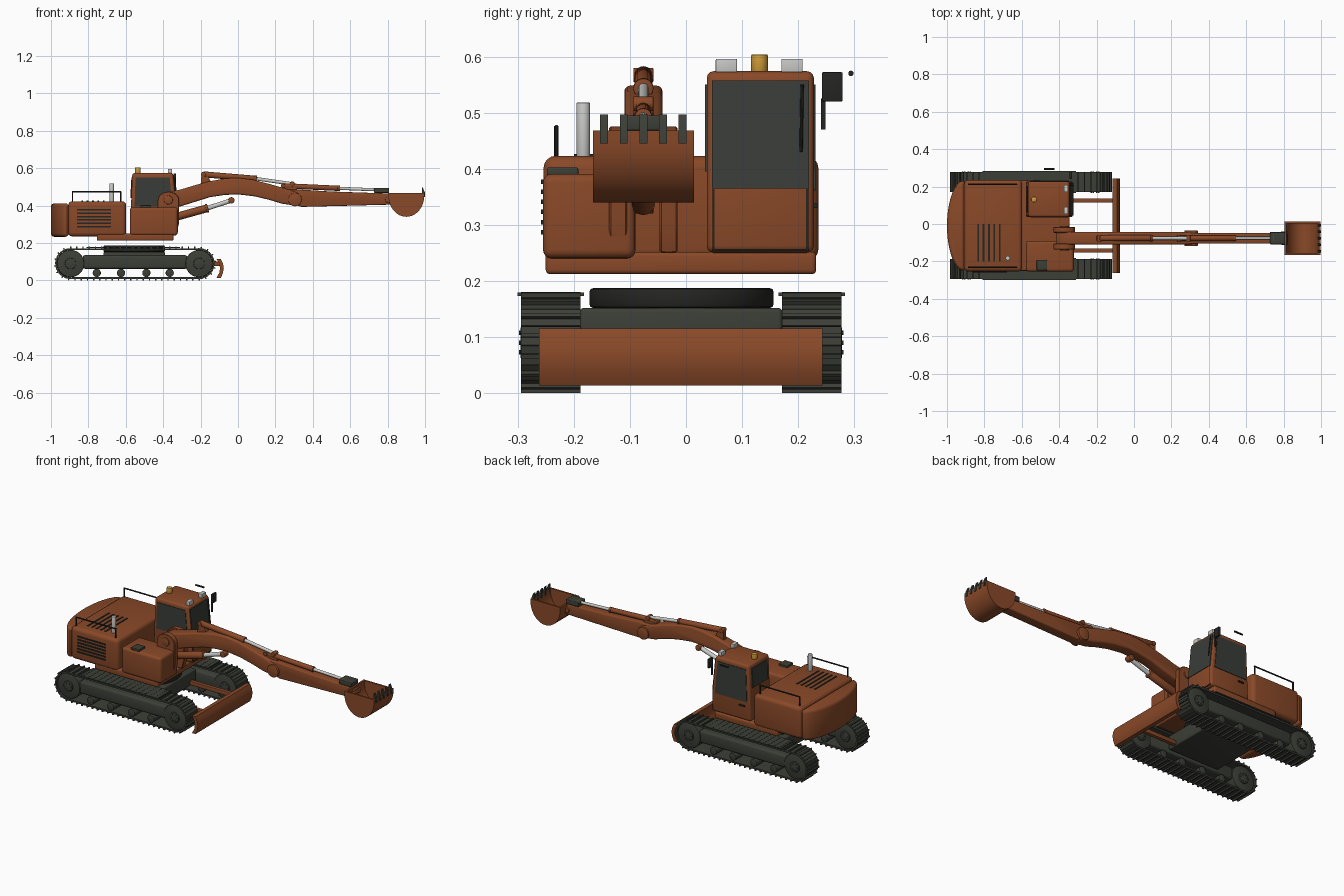
import bpy, bmesh, math
from mathutils import Vector, Matrix


def material(name, col):
    m = bpy.data.materials.new(name)
    m.diffuse_color = (*col, 1)
    return m


ORANGE = material("burnt orange paint", (0.25, 0.066, 0.021))
DARK = material("dark grey steel", (0.045, 0.049, 0.038))
BLACK = material("black rubber", (0.018, 0.018, 0.016))
GLASS = material("tinted glass", (0.04, 0.046, 0.038))
SILVER = material("polished metal", (0.58, 0.58, 0.57))
AMBER = material("amber lamp", (0.6, 0.32, 0.04))


def finish(name, bm, mat, bevel=0, seg=3):
    if bevel:
        edges = [e for e in bm.edges if len(e.link_faces) == 2 and e.calc_face_angle(0) > 0.6]
        bmesh.ops.bevel(bm, geom=edges, offset=bevel, segments=seg, profile=0.5,
                        affect='EDGES', clamp_overlap=True)
    bmesh.ops.recalc_face_normals(bm, faces=bm.faces)
    me = bpy.data.meshes.new(name)
    bm.to_mesh(me)
    bm.free()
    me.materials.append(mat)
    ob = bpy.data.objects.new(name, me)
    bpy.context.collection.objects.link(ob)
    bpy.ops.object.select_all(action='DESELECT')
    ob.select_set(True)
    bpy.context.view_layer.objects.active = ob
    bpy.ops.object.shade_smooth_by_angle(angle=math.radians(35))
    return ob


def add_box(bm, center, size, rot=Matrix()):
    m = Matrix.Translation(center) @ rot @ Matrix.Diagonal((*size, 1))
    bmesh.ops.create_cube(bm, size=1, matrix=m)


def box(name, x, y, z, mat, bevel=0, seg=3):
    bm = bmesh.new()
    add_box(bm, [(a + b) / 2 for a, b in (x, y, z)], [b - a for a, b in (x, y, z)])
    return finish(name, bm, mat, bevel, seg)


def prism(name, pts, lo, hi, mat, bevel=0, axis='y', seg=3):
    """Extrude an xz outline along y, or an xy outline along z."""
    bm = bmesh.new()
    put = (lambda p, t: (p[0], t, p[1])) if axis == 'y' else (lambda p, t: (p[0], p[1], t))
    f = bm.faces.new([bm.verts.new(put(p, lo)) for p in pts])
    r = bmesh.ops.extrude_face_region(bm, geom=[f])
    d = Vector(put((0, 0), hi - lo))
    bmesh.ops.translate(bm, vec=d, verts=[v for v in r['geom'] if isinstance(v, bmesh.types.BMVert)])
    return finish(name, bm, mat, bevel, seg)


def cyl(name, a, b, r, mat, bevel=0, n=24):
    a, b = Vector(a), Vector(b)
    m = Matrix.Translation((a + b) / 2) @ (b - a).to_track_quat('Z', 'Y').to_matrix().to_4x4()
    bm = bmesh.new()
    bmesh.ops.create_cone(bm, cap_ends=True, segments=n, radius1=r, radius2=r,
                          depth=(b - a).length, matrix=m)
    return finish(name, bm, mat, bevel, 2)


def arc(cx, cz, rx, rz, a0, a1, n):
    return [(cx + rx * math.cos(math.radians(a0 + (a1 - a0) * i / n)),
             cz + rz * math.sin(math.radians(a0 + (a1 - a0) * i / n))) for i in range(n + 1)]


# tracks
XR, XF, CZ, R = -0.895, -0.208, 0.09, 0.077
L = XF - XR
TOTAL = 2 * L + 2 * math.pi * R


def on_loop(s):
    """Position and outward angle at distance s along the track."""
    if s < L:
        return XR + s, CZ + R, 90
    s -= L
    if s < math.pi * R:
        a = 90 - math.degrees(s / R)
        return XF + R * math.cos(math.radians(a)), CZ + R * math.sin(math.radians(a)), a
    s -= math.pi * R
    if s < L:
        return XF - s, CZ - R, -90
    a = -90 - math.degrees((s - L) / R)
    return XR + R * math.cos(math.radians(a)), CZ + R * math.sin(math.radians(a)), a


for side, yc in (("right", -0.241), ("left", 0.224)):
    bm = bmesh.new()
    for i in range(56):
        x, z, a = on_loop(i * TOTAL / 56)
        rot = Matrix.Rotation(-math.radians(a), 4, 'Y')
        out = Vector((math.cos(math.radians(a)), 0, math.sin(math.radians(a))))
        add_box(bm, (x, yc, z), (0.009, 0.106, 0.034), rot)
        add_box(bm, Vector((x, yc, z)) + out * 0.008, (0.01, 0.106, 0.007), rot)
    finish(side + "_track_pads", bm, DARK)
    for nm, x in (("sprocket", XR), ("idler", XF)):
        cyl(f"{side}_{nm}", (x, yc - 0.046, CZ), (x, yc + 0.046, CZ), 0.073, DARK, 0.006, 32)
        cyl(f"{side}_{nm}_hub", (x, yc - 0.054, CZ), (x, yc + 0.054, CZ), 0.03, DARK, 0.004)
        for k in range(6):
            px, pz = x + 0.02 * math.cos(k * 1.047), CZ + 0.02 * math.sin(k * 1.047)
            cyl(f"{side}_{nm}_bolt", (px, yc - 0.057, pz), (px, yc + 0.057, pz), 0.004, DARK, 0, 8)
    box(side + "_track_frame", (-0.83, -0.27), (yc - 0.042, yc + 0.042), (0.062, 0.135), DARK, 0.012)
    box(side + "_track_cover", (-0.81, -0.31), (yc - 0.059, yc + 0.059), (0.173, 0.179), DARK)
    for x in (-0.755, -0.625, -0.49, -0.365):
        cyl(side + "_roller", (x, yc - 0.045, 0.04), (x, yc + 0.045, 0.04), 0.022, DARK, 0.003, 20)

# undercarriage and turntable
box("car_body", (-0.72, -0.39), (-0.19, 0.172), (0.07, 0.152), DARK, 0.008)
cyl("turntable", (-0.555, -0.008, 0.152), (-0.555, -0.008, 0.187), 0.164, BLACK, 0.006, 48)

# dozer blade
prism("dozer_blade", [(-0.115, 0.115), (-0.092, 0.115), (-0.08, 0.09), (-0.076, 0.065), (-0.082, 0.035),
                      (-0.092, 0.014), (-0.115, 0.014), (-0.1, 0.04), (-0.096, 0.065), (-0.1, 0.09)],
      -0.262, 0.243, ORANGE)
for y in (-0.142, 0.126):
    box("blade_arm", (-0.4, -0.095), (y - 0.011, y + 0.011), (0.076, 0.1), ORANGE, 0.003)

# upper base, engine house, counterweight
box("upper_base", (-0.755, -0.345), (-0.25, 0.232), (0.212, 0.252), ORANGE, 0.008)
box("engine_house", (-0.908, -0.598), (-0.254, 0.236), (0.235, 0.423), ORANGE, 0.022, 4)
prism("counterweight", [(-0.905, 0.236)] + arc(-0.905, -0.009, 0.095, 0.245, 90, 270, 20)[2:-2]
      + [(-0.905, -0.254)], 0.233, 0.412, ORANGE, 0.02, 'z')
for i in range(6):
    z = 0.283 + i * 0.018
    box("side_louver", (-0.86, -0.68), (-0.258, -0.25), (z, z + 0.008), BLACK)
for i in range(5):
    x = -0.838 + i * 0.029
    box("top_louver", (x, x + 0.009), (-0.2, 0.0), (0.419, 0.426), BLACK)
cyl("exhaust_pipe", (-0.675, -0.183, 0.41), (-0.675, -0.183, 0.518), 0.012, SILVER, 0.002)

# handrails
for y in (-0.231, 0.213):
    cyl("handrail_bar", (-0.888, y, 0.474), (-0.625, y, 0.474), 0.004, BLACK, 0, 10)
    for x in (-0.885, -0.628):
        cyl("handrail_post", (x, y, 0.41), (x, y, 0.476), 0.004, BLACK, 0, 10)

# side tank with hatch
box("side_tank", (-0.578, -0.322), (-0.255, -0.09), (0.24, 0.391), ORANGE, 0.016, 4)
box("tank_hatch", (-0.52, -0.465), (-0.248, -0.192), (0.388, 0.402), DARK, 0.003)

# cab
prism("cab_body", [(-0.578, 0.25), (-0.326, 0.25), (-0.326, 0.37), (-0.347, 0.574), (-0.565, 0.574)],
      0.037, 0.228, ORANGE, 0.013)
prism("windscreen", [(-0.328, 0.365), (-0.323, 0.365), (-0.3425, 0.557), (-0.3475, 0.557)],
      0.046, 0.219, GLASS)
side_glass = [(-0.553, 0.395), (-0.352, 0.395), (-0.365, 0.55), (-0.548, 0.55)]
prism("right_cab_window", side_glass, 0.034, 0.04, GLASS)
side_glass[0:2] = [(-0.555, 0.36), (-0.348, 0.36)]
prism("left_cab_window", side_glass, 0.225, 0.231, GLASS)
prism("rear_cab_window", [(-0.576, 0.44), (-0.566, 0.44), (-0.562, 0.55), (-0.57, 0.55)],
      0.062, 0.203, GLASS)
box("door_handle", (-0.54, -0.505), (0.226, 0.234), (0.33, 0.338), BLACK)
for y in (0.047, 0.214):
    box("cab_front_seam", (-0.328, -0.324), (y, y + 0.004), (0.255, 0.365), BLACK)
box("cab_sill_seam", (-0.328, -0.324), (0.047, 0.218), (0.253, 0.257), BLACK)
cyl("wiper", (-0.326, 0.205, 0.43), (-0.339, 0.207, 0.55), 0.003, BLACK, 0, 8)
for y in (0.072, 0.189):
    box("work_lamp", (-0.375, -0.352), (y - 0.019, y + 0.019), (0.572, 0.596), SILVER, 0.002)
cyl("beacon", (-0.535, 0.131, 0.57), (-0.535, 0.131, 0.604), 0.015, AMBER, 0.003)
box("mirror", (-0.345, -0.332), (0.242, 0.279), (0.52, 0.572), BLACK, 0.002)
box("mirror_stalk", (-0.343, -0.335), (0.241, 0.249), (0.47, 0.525), BLACK)
cyl("grab_bar", (-0.48, 0.294, 0.57), (-0.425, 0.294, 0.57), 0.005, BLACK, 0, 10)

# boom, pivot bracket and arm
YB = -0.076
for y in (YB - 0.045, YB + 0.045):
    prism("boom_bracket", [(-0.43, 0.25), (-0.33, 0.25), (-0.315, 0.305), (-0.315, 0.42)]
          + arc(-0.372, 0.43, 0.057, 0.045, 0, 180, 10) + [(-0.43, 0.42)],
          y - 0.016, y + 0.016, ORANGE, 0.003, seg=1)
prism("boom", [(-0.41, 0.405), (-0.36, 0.39), (-0.31, 0.395), (-0.23, 0.42), (-0.15, 0.445), (-0.07, 0.457),
               (0.0, 0.46), (0.09, 0.449), (0.17, 0.43), (0.235, 0.41), (0.32, 0.398), (0.342, 0.43),
               (0.325, 0.468), (0.25, 0.492), (0.17, 0.515), (0.08, 0.538), (0.0, 0.548), (-0.07, 0.545),
               (-0.15, 0.53), (-0.23, 0.509), (-0.31, 0.485), (-0.38, 0.47), (-0.42, 0.445)],
      YB - 0.034, YB + 0.034, ORANGE, 0.01)
prism("arm", [(0.235, 0.485), (0.225, 0.455), (0.25, 0.42), (0.34, 0.393), (0.5, 0.397), (0.815, 0.405),
              (0.82, 0.455), (0.8, 0.465), (0.5, 0.475), (0.34, 0.485)],
      YB - 0.029, YB + 0.029, ORANGE, 0.006)
for nm, x, z, w, r in (("boom_foot_pin", -0.372, 0.43, 0.066, 0.024), ("arm_pin", 0.305, 0.432, 0.042, 0.036),
                       ("bucket_pin", 0.805, 0.432, 0.037, 0.018)):
    cyl(nm, (x, YB - w, z), (x, YB + w, z), r, ORANGE, 0.003)


# hydraulic cylinders
def ram(name, a, b, c, r):
    a, b, c = [Vector((p[0], YB, p[1])) for p in (a, b, c)]
    cyl(name + "_barrel", a, b, r, ORANGE, 0.003)
    cyl(name + "_gland", b - (b - a).normalized() * 0.012, b, r * 1.12, ORANGE, 0.002)
    cyl(name + "_rod", b, c, r * 0.58, SILVER)
    for p in (a, c):
        cyl(name + "_eye", p - Vector((0, 0.018, 0)), p + Vector((0, 0.018, 0)), r * 0.8, ORANGE, 0.002)


ram("boom_ram", (-0.34, 0.337), (-0.16, 0.387), (-0.035, 0.428), 0.021)
ram("arm_ram", (-0.185, 0.567), (0.1, 0.543), (0.29, 0.516), 0.016)
ram("bucket_ram", (0.24, 0.506), (0.545, 0.492), (0.745, 0.484), 0.014)
prism("arm_ram_lug", [(-0.2, 0.51), (-0.14, 0.52), (-0.17, 0.575), (-0.195, 0.575)], YB - 0.012, YB + 0.012, ORANGE)
prism("arm_top_lug", [(0.225, 0.46), (0.33, 0.46), (0.3, 0.52), (0.235, 0.515)], YB - 0.012, YB + 0.012, ORANGE)
box("bucket_link", (0.727, 0.808), (YB - 0.033, YB + 0.033), (0.468, 0.495), DARK, 0.004)

# bucket: curved shell, side plates and teeth
outer = arc(0.9, 0.453, 0.096, 0.113, 180, 360, 20)
inner = arc(0.9, 0.453, 0.085, 0.102, 360, 180, 20)
prism("bucket_shell", [(0.804, 0.468)] + outer + [(0.996, 0.468), (0.985, 0.468)] + inner + [(0.815, 0.468)],
      -0.166, 0.014, ORANGE)
for y in (-0.166, 0.004):
    prism("bucket_side", [(0.804, 0.468)] + outer + [(0.996, 0.468)], y, y + 0.01, ORANGE)
for i in range(5):
    y = YB + (i - 2) * 0.035
    prism("bucket_tooth", [(0.982, 0.445), (1.0, 0.445), (0.999, 0.47), (0.988, 0.497), (0.984, 0.497)],
          y - 0.007, y + 0.007, DARK)
